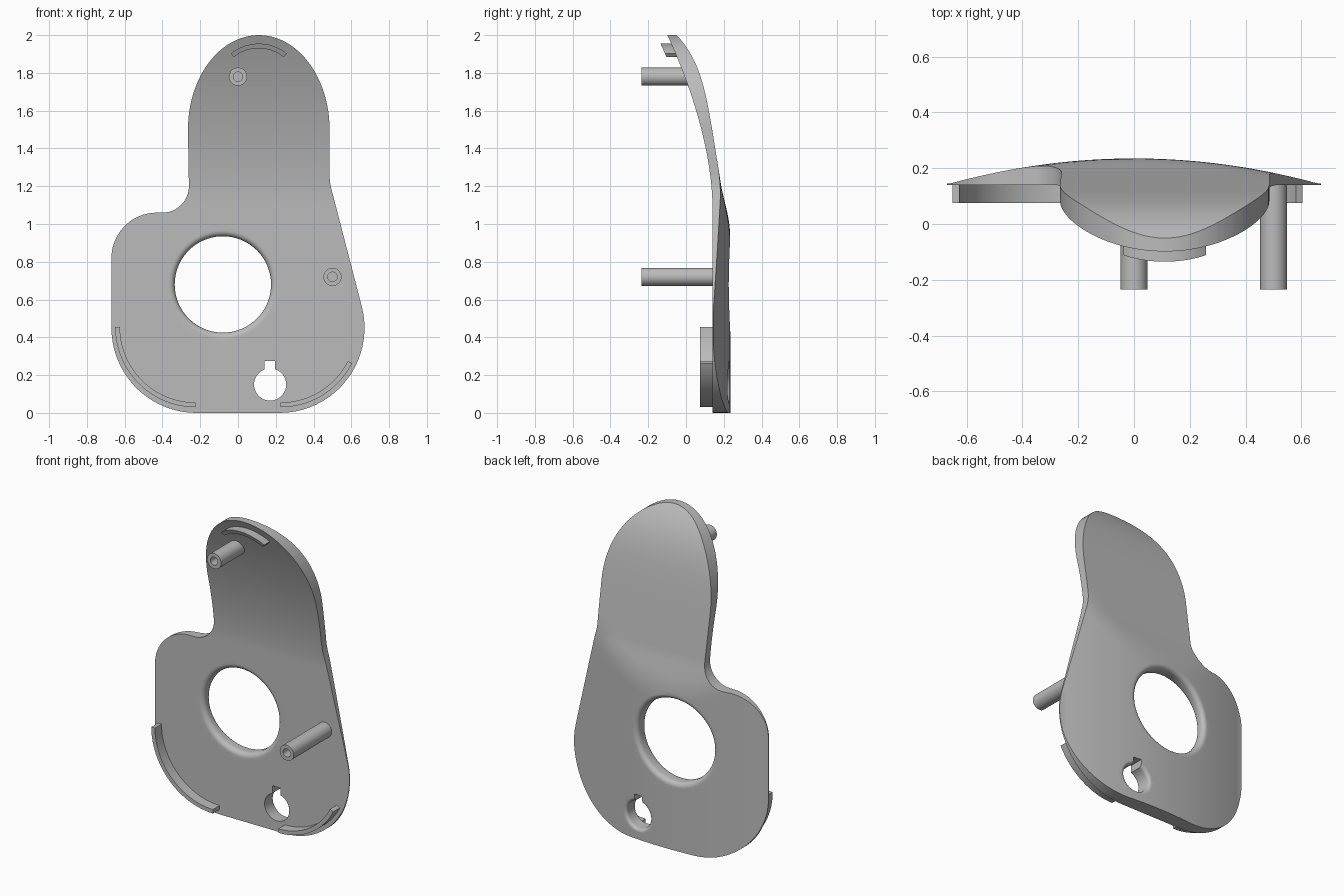
import bpy, bmesh, math
from math import cos, sin, radians, pi
from mathutils import Vector

cube = bpy.data.objects.get("Cube")
if cube:
    bpy.data.objects.remove(cube, do_unlink=True)

grey = bpy.data.materials.new("plain grey")
grey.use_nodes = True
colour = (0.5, 0.5, 0.5, 1)
grey.diffuse_color = colour
grey.node_tree.nodes["Principled BSDF"].inputs["Base Color"].default_value = colour


def finish(name, bm):
    bmesh.ops.recalc_face_normals(bm, faces=bm.faces[:])
    mesh = bpy.data.meshes.new(name)
    bm.to_mesh(mesh)
    bm.free()
    mesh.materials.append(grey)
    obj = bpy.data.objects.new(name, mesh)
    bpy.context.collection.objects.link(obj)
    return obj


def prism(name, pts, front, back):
    """Extrude an x-z outline along y between two depth functions of z."""
    bm = bmesh.new()
    a = [bm.verts.new((x, front(z), z)) for x, z in pts]
    b = [bm.verts.new((x, back(z), z)) for x, z in pts]
    bm.faces.new(a)
    bm.faces.new(b[::-1])
    for i in range(len(pts)):
        bm.faces.new((a[i - 1], a[i], b[i], b[i - 1]))
    return finish(name, bm)


def lathe(name, cx, cz, profile, steps=64, shift=None):
    """Spin (radius, y) points around an axis parallel to y."""
    bm = bmesh.new()
    vs = [bm.verts.new((cx + r, y, cz)) for r, y in profile]
    es = [bm.edges.new(p) for p in zip(vs, vs[1:])]
    bmesh.ops.spin(bm, geom=vs + es, cent=(cx, 0, cz), axis=(0, 1, 0),
                   angle=2 * pi, steps=steps)
    bmesh.ops.remove_doubles(bm, verts=bm.verts[:], dist=1e-5)
    if shift:
        for v in bm.verts:
            v.co.y += shift(v.co)
    return finish(name, bm)


def arc(cx, cz, rx, a0, a1, n=20, rz=None):
    rz = rz or rx
    angles = [radians(a0 + (a1 - a0) * i / n) for i in range(n + 1)]
    return [(cx + rx * cos(a), cz + rz * sin(a)) for a in angles]


def boolean(obj, cutter, operation):
    mod = obj.modifiers.new("cut", 'BOOLEAN')
    mod.object, mod.operation, mod.solver = cutter, operation, 'EXACT'
    bpy.context.view_layer.objects.active = obj
    bpy.ops.object.modifier_apply(modifier=mod.name)
    bpy.data.objects.remove(cutter, do_unlink=True)


# Surface shape: flat front that bends forward, crowned back that follows it
FLAT, CROWN = 0.14, 0.235


def front_y(z):
    return FLAT - 0.286 * max(0, z - 1.1) ** 1.73


def crown_y(x):
    return CROWN - 0.207 * x * x


def back_y(x, z):
    t = z - 1.18
    bend = 0.19 - (0.16 if t > 0 else 0.24) * t - 0.109 * max(0, t / 0.82) ** 6
    crown, k = crown_y(x), 0.02
    h = max(k - abs(bend - crown), 0) / k
    return max(min(bend, crown) - h * h * k / 4, front_y(z) + 0.004)


# Panel: curved slab trimmed by its outline
bm = bmesh.new()
NX, NZ = 44, 90
xs = [-0.72 + 1.44 * i / NX for i in range(NX + 1)]
zs = [-0.1 + 2.15 * j / NZ for j in range(NZ + 1)]
fr = [[bm.verts.new((x, front_y(z), z)) for x in xs] for z in zs]
bk = [[bm.verts.new((x, back_y(x, z), z)) for x in xs] for z in zs]
for j in range(NZ):
    for i in range(NX):
        for g in (fr, bk):
            bm.faces.new((g[j][i], g[j][i + 1], g[j + 1][i + 1], g[j + 1][i]))
    for i in (0, NX):
        bm.faces.new((fr[j][i], bk[j][i], bk[j + 1][i], fr[j + 1][i]))
for i in range(NX):
    for j in (0, NZ):
        bm.faces.new((fr[j][i], fr[j][i + 1], bk[j][i + 1], bk[j][i]))
panel = finish("panel", bm)

outline = (arc(-0.22, 0.45, 0.45, 270, 180)
           + arc(-0.43, 0.82, 0.24, 180, 90)
           + arc(-0.40, 1.20, 0.14, -90, 0, 12)
           + arc(0.11, 1.5, 0.375, 180, 0, 48, 0.5)
           + arc(0.785, 1.26, 0.3, 180, 193.5, 5)
           + arc(0.22, 0.45, 0.45, 13.5, -90))
boolean(panel, prism("outline_cutter", outline, lambda z: -0.6, lambda z: 0.6), 'INTERSECT')


# Round openings with rounded lips
def lip(r, f, y, direction, n=6):
    pts = []
    for i in range(n + 1):
        a = pi / 2 * i / n
        pts.append((r + f * (1 - cos(a)), y - direction * f * (1 - sin(a))))
    return pts


def follow_back(co):
    return crown_y(co.x) - CROWN if co.y > 0.19 else 0


f = 0.03
big = ([(0, 0), (0.255 + f, 0)] + lip(0.255, f, FLAT, -1)[::-1]
       + lip(0.255, f, CROWN, 1) + [(0.255 + f, 0.4), (0, 0.4)])
boolean(panel, lathe("large_hole_cutter", -0.08, 0.68, big, 96, follow_back), 'DIFFERENCE')
small = [(0, 0), (0.085, 0)] + lip(0.085, 0.02, CROWN, 1) + [(0.105, 0.4), (0, 0.4)]
boolean(panel, lathe("small_hole_cutter", 0.17, 0.15, small, 48, follow_back), 'DIFFERENCE')
notch = [(0.14, 0.16), (0.195, 0.16), (0.195, 0.275), (0.14, 0.275)]
boolean(panel, prism("notch_cutter", notch, lambda z: 0, lambda z: 0.4), 'DIFFERENCE')

# Hollow mounting posts
parts = [panel]
for name, x, z, end in (("upper_post", 0, 1.78, 0.04), ("side_post", 0.5, 0.72, 0.16)):
    tube = [(0, end), (0.048, end), (0.048, -0.235), (0.025, -0.235), (0.025, -0.12), (0, -0.12)]
    parts.append(lathe(name, x, z, tube, 40))


# Curved locating ribs just inside the edge
def rib(name, cx, cz, r, a0, a1, front, back):
    pts = arc(cx, cz, r, a0, a1, 24) + arc(cx, cz, r - 0.025, a1, a0, 24)
    parts.append(prism(name, pts, front, back))


rib("lower_right_rib", -0.225, 0.455, 0.425, 180, 270, lambda z: 0.075, lambda z: 0.142)
rib("lower_left_rib", 0.225, 0.455, 0.425, 270, 333, lambda z: 0.075, lambda z: 0.142)
rib("top_rib", 0.11, 1.72, 0.235, 129, 51,
    lambda z: -0.135 + 0.45 * (1.955 - z), lambda z: front_y(z) + 0.03)

# Smooth shading with crisp edges
bpy.ops.object.select_all(action='DESELECT')
for obj in parts:
    obj.select_set(True)
bpy.context.view_layer.objects.active = panel
bpy.ops.object.shade_smooth_by_angle(angle=radians(32))
